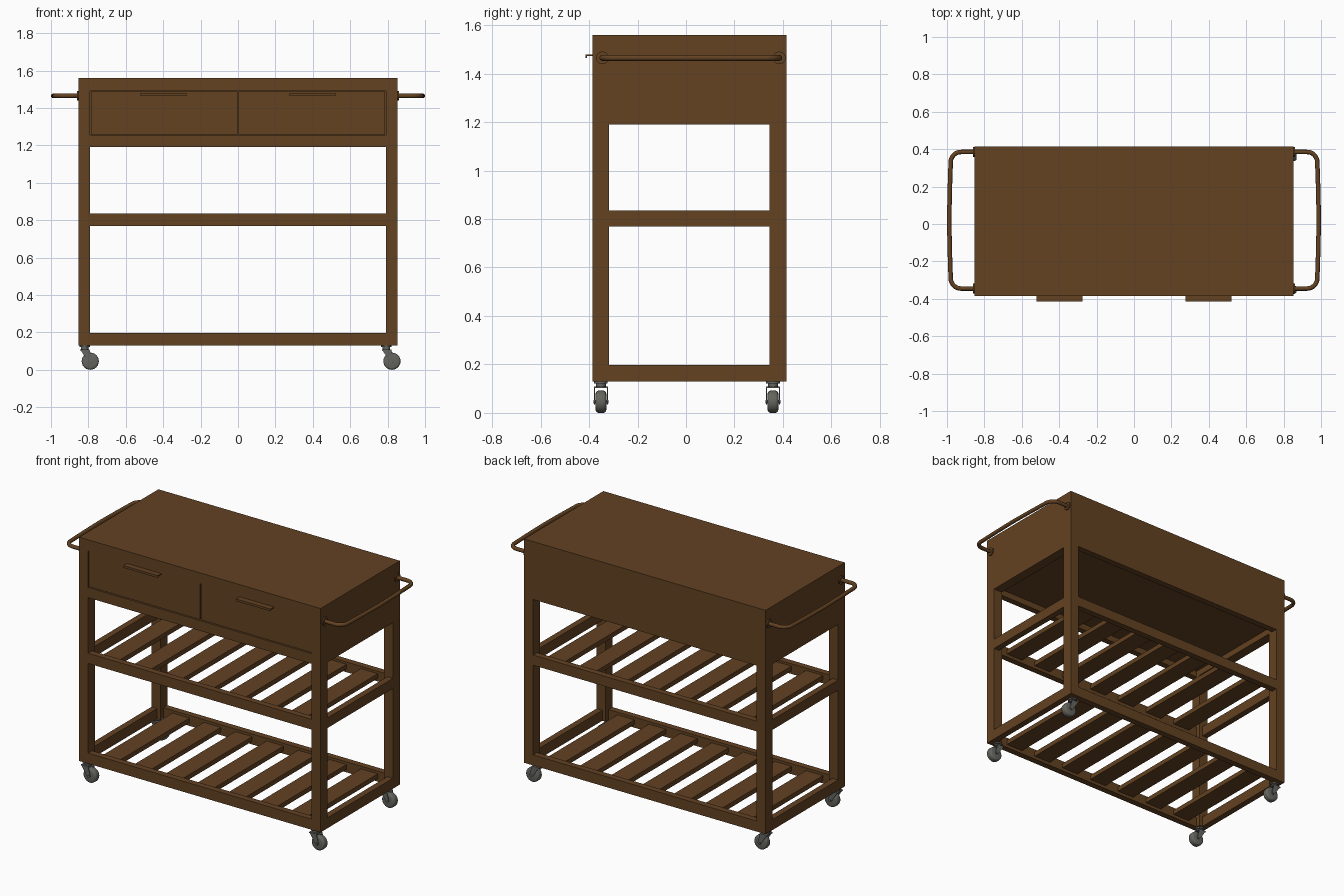
import bpy, bmesh, math
from mathutils import Vector

if "Cube" in bpy.data.objects:
    bpy.data.objects.remove(bpy.data.objects["Cube"])


def material(name, rgb):
    m = bpy.data.materials.new(name)
    m.diffuse_color = (*rgb, 1)
    m.use_nodes = True
    m.node_tree.nodes["Principled BSDF"].inputs["Base Color"].default_value = m.diffuse_color
    return m


WOOD = material("brown wood", (0.125, 0.054, 0.016))
STEEL = material("grey steel", (0.13, 0.13, 0.12))
RUBBER = material("grey rubber", (0.13, 0.13, 0.115))


def finish(name, bm, mat, smooth=False):
    me = bpy.data.meshes.new(name)
    bm.to_mesh(me)
    bm.free()
    me.materials.append(mat)
    ob = bpy.data.objects.new(name, me)
    bpy.context.collection.objects.link(ob)
    if smooth:
        bpy.context.view_layer.objects.active = ob
        ob.select_set(True)
        bpy.ops.object.shade_smooth_by_angle(angle=math.radians(35))
        ob.select_set(False)
    return ob


def box(name, x0, x1, y0, y1, z0, z1, mat=WOOD):
    bm = bmesh.new()
    bmesh.ops.create_cube(bm, size=1)
    for v in bm.verts:
        v.co = Vector(((x0 + x1) / 2 + v.co.x * (x1 - x0),
                       (y0 + y1) / 2 + v.co.y * (y1 - y0),
                       (z0 + z1) / 2 + v.co.z * (z1 - z0)))
    return finish(name, bm, mat)


def rod(name, a, b, r, mat, r2=None, sides=24, bevel=0):
    a, b = Vector(a), Vector(b)
    bm = bmesh.new()
    bmesh.ops.create_cone(bm, cap_ends=True, segments=sides, radius1=r,
                          radius2=r if r2 is None else r2, depth=(b - a).length)
    if bevel:
        rims = [e for e in bm.edges if abs(e.verts[0].co.z - e.verts[1].co.z) < 1e-5]
        bmesh.ops.bevel(bm, geom=rims, offset=bevel, segments=3, affect='EDGES', profile=0.5)
    rot = Vector((0, 0, 1)).rotation_difference(b - a)
    for v in bm.verts:
        v.co = rot @ v.co + (a + b) / 2
    return finish(name, bm, mat, True)


X, YF, YB = 0.853, -0.385, 0.415      # outer frame
XI, YFI, YBI = 0.79, -0.317, 0.345    # inner faces of the legs
RAIL = 0.04

# legs
for s, side in ((-1, "left"), (1, "right")):
    xa, xb = sorted((s * XI, s * X))
    box(f"front_{side}_leg", xa, xb, YF, YFI, 0.13, 1.19)
    box(f"back_{side}_leg", xa, xb, YBI, YB, 0.13, 1.19)

# two slatted shelves
for label, z0, z1 in (("lower", 0.13, 0.197), ("middle", 0.77, 0.835)):
    box(f"{label}_front_rail", -XI, XI, YF, YF + RAIL, z0, z1)
    box(f"{label}_back_rail", -XI, XI, YB - RAIL, YB, z0, z1)
    for s, side in ((-1, "left"), (1, "right")):
        xa, xb = sorted((s * X, s * (X - RAIL)))
        box(f"{label}_{side}_rail", xa, xb, YFI, YBI, z0, z1)
    for i in range(7):
        c = (i - 3) * 0.222
        box(f"{label}_slat_{i + 1}", c - 0.06, c + 0.06, YF + RAIL, YB - RAIL,
            z0 + 0.02, z0 + 0.05)

# drawer cabinet: top, walls, bottom panel
T = 0.04
box("table_top", -X, X, YF, YB, 1.49, 1.56)
box("cabinet_back", -X, X, YB - T, YB, 1.19, 1.49)
for s, side in ((-1, "left"), (1, "right")):
    xa, xb = sorted((s * X, s * XI))
    box(f"cabinet_{side}_wall", xa, xb, YF, YB - T, 1.19, 1.49)
box("cabinet_front_rail", -XI, XI, YF, YF + T, 1.19, 1.255)
box("cabinet_floor", -XI, XI, YF + T, YB - T, 1.23, 1.255)

# drawers with hooked pulls
for s, side in ((-1, "left"), (1, "right")):
    xa, xb = sorted((s * 0.004, s * (XI - 0.003)))
    box(f"{side}_drawer_front", xa, xb, YF + 0.006, YF + 0.04, 1.259, 1.487)
    c = s * 0.398
    box(f"{side}_pull_plate", c - 0.122, c + 0.122, -0.413, YF + 0.006, 1.473, 1.479)
    box(f"{side}_pull_lip", c - 0.122, c + 0.122, -0.415, -0.409, 1.465, 1.479)

# side towel bars, swept tubes with mounting flanges
for s, side in ((-1, "left"), (1, "right")):
    mid, half, r = 0.02, 0.365, 0.055
    pts = [(X, half)]
    for k in range(9):
        a = math.pi / 2 * (1 - k / 8)
        pts.append((0.980 - r + r * math.cos(a), half - r + r * math.sin(a)))
    pts += [(0.985, 0.16), (0.988, 0)]
    pts += [(x, -y) for x, y in reversed(pts[:-1])]
    pts = [Vector((s * x, mid + y, 1.465)) for x, y in pts]
    bm = bmesh.new()
    rings = []
    for i, p in enumerate(pts):
        t = (pts[min(i + 1, len(pts) - 1)] - pts[max(i - 1, 0)]).normalized()
        n = t.cross(Vector((0, 0, 1)))
        rings.append([bm.verts.new(p + 0.012 * (n * math.cos(j * math.pi / 8)
                      + Vector((0, 0, math.sin(j * math.pi / 8))))) for j in range(16)])
    for ra, rb in zip(rings, rings[1:]):
        for j in range(16):
            bm.faces.new((ra[j], ra[j - 1], rb[j - 1], rb[j]))
    bmesh.ops.recalc_face_normals(bm, faces=bm.faces)
    finish(f"{side}_towel_bar", bm, WOOD, True)
    for y in (mid - half, mid + half):
        rod(f"{side}_bar_flange", (s * X, y, 1.465), (s * (X + 0.008), y, 1.465), 0.026, WOOD)

# swivel casters, all trailing towards +x
for x, sx in ((-0.82, "left"), (0.793, "right")):
    for y, sy in ((-0.351, "front"), (0.359, "back")):
        n = f"{sy}_{sx}_caster"
        wx, wz = x + 0.03, 0.046
        rod(n + "_plate", (x, y, 0.122), (x, y, 0.13), 0.028, STEEL)
        rod(n + "_swivel", (x, y, 0.108), (x, y, 0.122), 0.02, STEEL)
        rod(n + "_wheel", (wx, y - 0.022, wz), (wx, y + 0.022, wz), 0.046, RUBBER, bevel=0.012)
        rod(n + "_axle", (wx, y - 0.031, wz), (wx, y + 0.031, wz), 0.008, STEEL)
        box(n + "_fork_crown", x - 0.024, x + 0.026, y - 0.029, y + 0.029, 0.103, 0.109, STEEL)
        for s in (-1, 1):
            # fork cheek: a tapered plate leaning back to the axle
            bm = bmesh.new()
            prof = ((x - 0.024, 0.109), (x + 0.026, 0.109), (wx + 0.012, wz), (wx, wz - 0.012),
                    (wx - 0.012, wz))
            f = bm.faces.new([bm.verts.new((px, y + s * 0.025, pz)) for px, pz in prof])
            ext = bmesh.ops.extrude_face_region(bm, geom=[f])
            for v in ext["geom"]:
                if isinstance(v, bmesh.types.BMVert):
                    v.co.y += s * 0.004
            bmesh.ops.recalc_face_normals(bm, faces=bm.faces)
            finish(n + "_fork_cheek", bm, STEEL)
